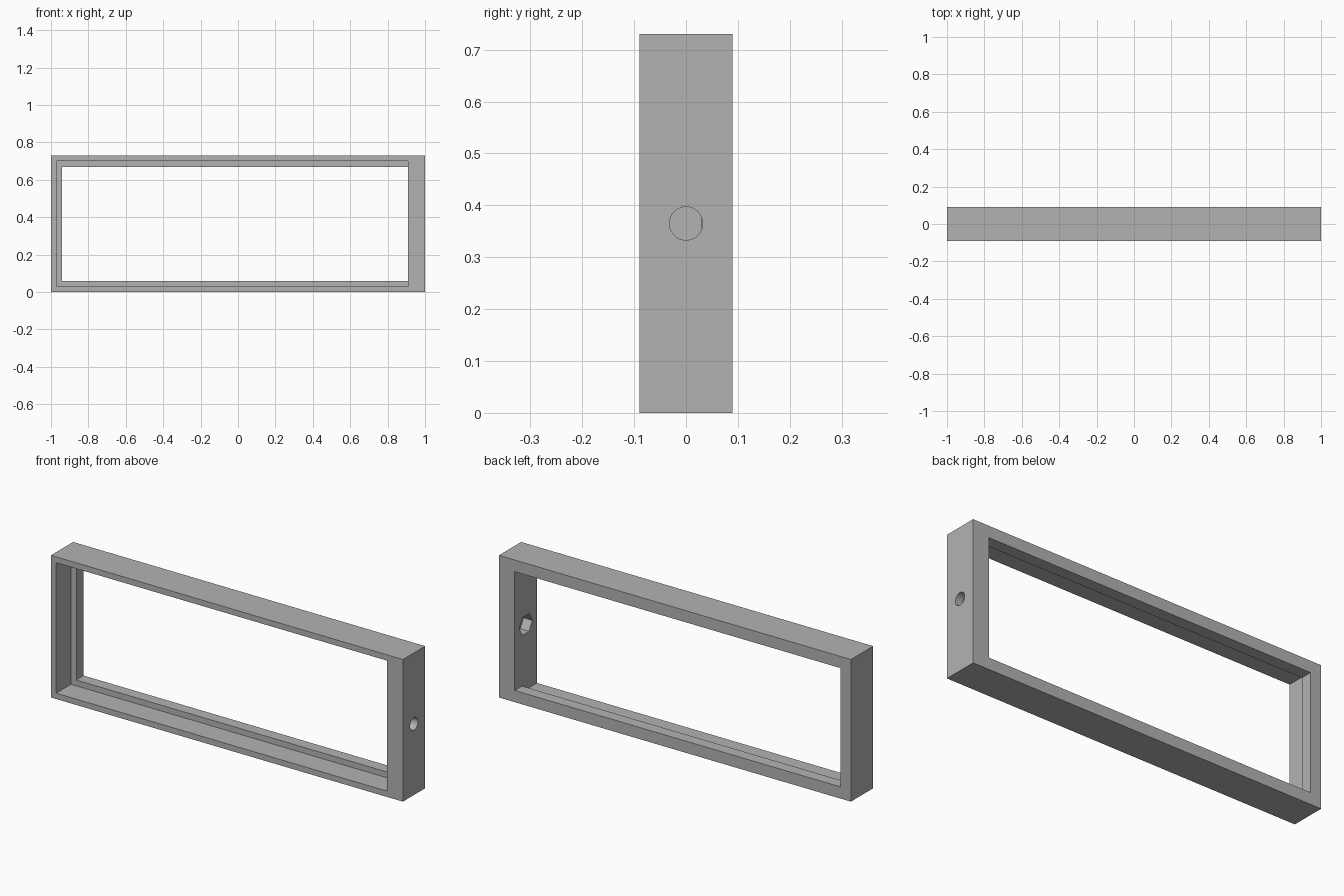
import bpy
import math

cube = bpy.data.objects.get("Cube")
if cube:
    bpy.data.objects.remove(cube, do_unlink=True)

H = 0.73      # frame height
D = 0.18      # frame depth

grey = bpy.data.materials.new("plain grey")
grey.use_nodes = True
GREY = (0.45, 0.45, 0.45, 1)
grey.diffuse_color = GREY
grey.node_tree.nodes["Principled BSDF"].inputs["Base Color"].default_value = GREY


def box(name, x, y, z):
    """Box from (low, high) ranges on each axis."""
    spans = (x, y, z)
    bpy.ops.mesh.primitive_cube_add(size=1, location=[(a + b) / 2 for a, b in spans])
    ob = bpy.context.object
    ob.name = name
    ob.scale = [b - a for a, b in spans]
    bpy.ops.object.transform_apply(location=False, rotation=False, scale=True)
    return ob


def bore(name, sides, radius, x):
    """Prism along x, with a corner pointing up."""
    bpy.ops.mesh.primitive_cylinder_add(
        vertices=sides, radius=radius, depth=x[1] - x[0],
        location=((x[0] + x[1]) / 2, 0, H / 2), rotation=(0, math.pi / 2, 0))
    bpy.context.object.name = name
    return bpy.context.object


# Solid block for the frame
frame = box("frame", (-1, 1), (-D / 2, D / 2), (0, H))
frame.data.materials.append(grey)

# Window, front rebate, screw hole and hexagonal nut pocket
cutters = [
    box("window_cutter", (-0.94, 0.91), (-0.2, 0.2), (0.06, H - 0.06)),
    box("rebate_cutter", (-0.97, 0.91), (-0.2, 0.03), (0.03, H - 0.03)),
    bore("screw_hole_cutter", 48, 0.032, (0.88, 1.1)),
    bore("nut_pocket_cutter", 6, 0.053, (0.87, 0.96)),
]
for cutter in cutters:
    cutter.hide_render = True
    cutter.hide_viewport = True
    cutter.display_type = 'WIRE'
    cutter.data.materials.append(grey)
    mod = frame.modifiers.new(cutter.name, 'BOOLEAN')
    mod.operation = 'DIFFERENCE'
    mod.solver = 'EXACT'
    mod.object = cutter

# Smooth the screw hole, keep every corner sharp
bpy.ops.object.select_all(action='DESELECT')
frame.select_set(True)
bpy.context.view_layer.objects.active = frame
for cutter in cutters:
    bpy.ops.object.modifier_apply(modifier=cutter.name)
    bpy.data.objects.remove(cutter, do_unlink=True)
bpy.ops.object.shade_smooth_by_angle(angle=math.radians(30))
